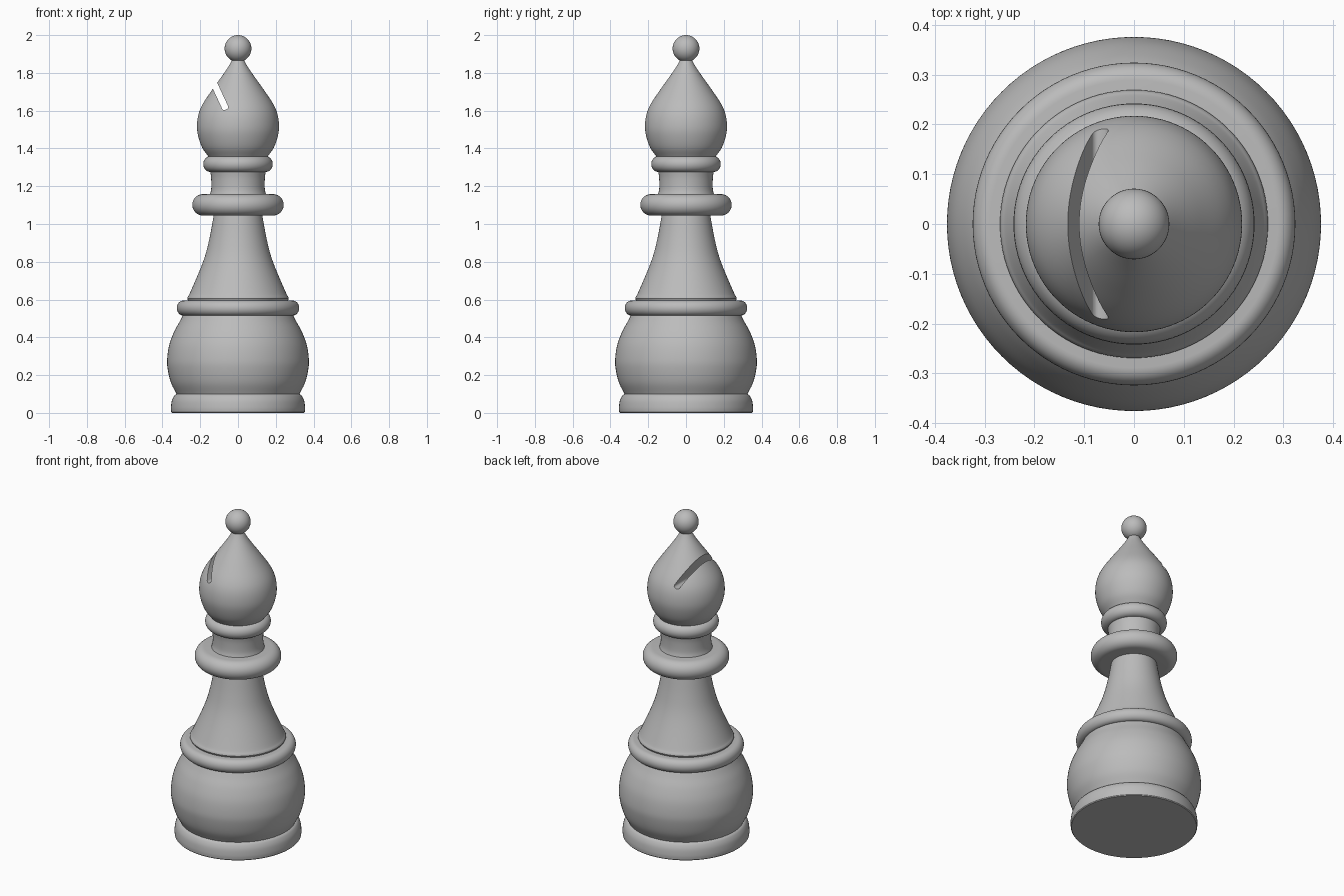
import bpy, bmesh, math
from mathutils import Vector, Matrix

cube = bpy.data.objects.get("Cube")
if cube:
    bpy.data.objects.remove(cube, do_unlink=True)

grey = bpy.data.materials.new("plain grey")
grey.use_nodes = True
colour = (0.5, 0.5, 0.5, 1)
grey.diffuse_color = colour
grey.node_tree.nodes["Principled BSDF"].inputs["Base Color"].default_value = colour
SEGMENTS = 96


def add_object(name, bm):
    mesh = bpy.data.meshes.new(name)
    bmesh.ops.recalc_face_normals(bm, faces=bm.faces)
    bm.to_mesh(mesh)
    bm.free()
    mesh.materials.append(grey)
    obj = bpy.data.objects.new(name, mesh)
    bpy.context.collection.objects.link(obj)
    return obj


def smooth(obj):
    bpy.ops.object.select_all(action='DESELECT')
    obj.select_set(True)
    bpy.context.view_layer.objects.active = obj
    bpy.ops.object.shade_smooth_by_angle(angle=math.radians(35))


def spline(points, steps=6):
    """Pass a smooth curve through a few (radius, height) points."""
    pts = [Vector(p) for p in points]
    pts = [2 * pts[0] - pts[1]] + pts + [2 * pts[-1] - pts[-2]]
    out = []
    for a, b, c, d in zip(pts, pts[1:], pts[2:], pts[3:]):
        for i in range(steps):
            t = i / steps
            out.append(0.5 * (2 * b + (c - a) * t + (2 * a - 5 * b + 4 * c - d) * t ** 2
                              + (3 * b - a - 3 * c + d) * t ** 3))
    return out + [pts[-2]]


def lathe(name, profile):
    """Spin a profile about z and close both ends."""
    bm = bmesh.new()
    rings = []
    for r, z in profile:
        rings.append([bm.verts.new((r * math.cos(a), r * math.sin(a), z))
                      for a in (math.tau * i / SEGMENTS for i in range(SEGMENTS))])
    for low, high in zip(rings, rings[1:]):
        for i in range(SEGMENTS):
            j = (i + 1) % SEGMENTS
            bm.faces.new((low[i], low[j], high[j], high[i]))
    bm.faces.new(rings[0][::-1])
    bm.faces.new(rings[-1])
    obj = add_object(name, bm)
    smooth(obj)
    return obj


def rounded_ring(name, radius, bottom, top, depth):
    """A disc with an elliptically rounded rim."""
    half, mid = (top - bottom) / 2, (top + bottom) / 2
    angles = [math.pi * (i / 16 - 0.5) for i in range(17)]
    lathe(name, [(radius - depth + depth * math.cos(a), mid + half * math.sin(a))
                 for a in angles])


# Foot, bulb and lower ring
lathe("foot", [(0.35, 0)] + spline([(0.354, 0.005), (0.355, 0.03), (0.35, 0.065),
                                    (0.338, 0.09), (0.325, 0.1)]))
lathe("bulb", spline([(0.325, 0.1), (0.355, 0.16), (0.372, 0.23), (0.375, 0.285),
                      (0.364, 0.36), (0.338, 0.43), (0.308, 0.485), (0.29, 0.52)]))
rounded_ring("lower_ring", 0.324, 0.515, 0.595, 0.035)

# Flared stem, collar and neck
lathe("stem", [(0.262, 0.59), (0.269, 0.605)]
      + spline([(0.267, 0.612), (0.25, 0.645), (0.185, 0.8), (0.153, 0.915), (0.126, 1.06)]))
rounded_ring("collar", 0.242, 1.045, 1.158, 0.055)
lathe("neck", spline([(0.15, 1.15), (0.142, 1.185), (0.142, 1.24), (0.147, 1.28)]))
rounded_ring("upper_ring", 0.184, 1.275, 1.36, 0.04)

# Pointed head with a slanted slot on its right side
head = lathe("head", spline([(0.155, 1.355), (0.19, 1.405), (0.212, 1.47), (0.217, 1.525),
                             (0.208, 1.585), (0.184, 1.64), (0.135, 1.713), (0.085, 1.783),
                             (0.05, 1.835), (0.028, 1.875)]))
bm = bmesh.new()
bmesh.ops.create_cube(bm, size=1)
bmesh.ops.scale(bm, vec=(0.034, 1, 0.4), verts=bm.verts)
bmesh.ops.translate(bm, vec=(0, 0, 0.2), verts=bm.verts)
end_edges = [e for e in bm.edges if all(v.co.z < 0.01 for v in e.verts)
             and abs(e.verts[0].co.y - e.verts[1].co.y) > 0.5]
bmesh.ops.bevel(bm, geom=end_edges, offset=0.012, segments=4, profile=0.5, affect='EDGES')
bmesh.ops.transform(bm, verts=bm.verts, matrix=Matrix.Translation((-0.063, 0, 1.606))
                    @ Matrix.Rotation(math.radians(-25), 4, 'Y'))
cutter = add_object("slot_cutter", bm)
cutter.hide_render = True
cutter.hide_set(True)
cut = head.modifiers.new("slot", 'BOOLEAN')
cut.operation = 'DIFFERENCE'
cut.solver = 'EXACT'
cut.object = cutter
# Keep the smoothing step after the cut so the slot edges stay crisp
bpy.context.view_layer.objects.active = head
while head.modifiers[0] != cut:
    bpy.ops.object.modifier_move_up(modifier=cut.name)
bpy.ops.object.modifier_apply(modifier=cut.name)
bpy.data.objects.remove(cutter, do_unlink=True)
smooth(head)

# Ball finial
bm = bmesh.new()
bmesh.ops.create_uvsphere(bm, u_segments=48, v_segments=24, radius=0.071)
bmesh.ops.translate(bm, vec=(0, 0, 1.929), verts=bm.verts)
smooth(add_object("finial", bm))
